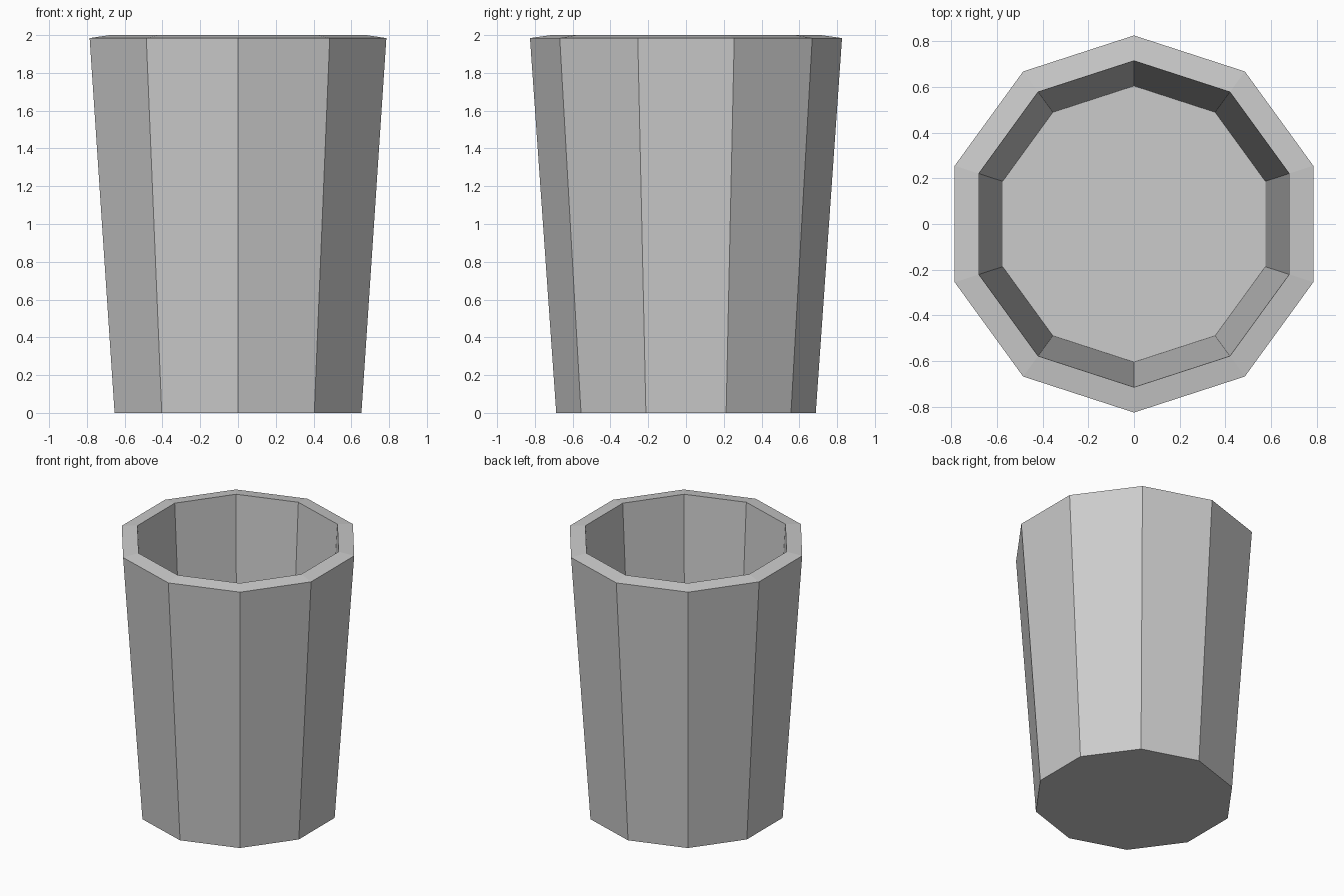
import bpy, bmesh
from math import cos, sin, pi

if "Cube" in bpy.data.objects:
    bpy.data.objects.remove(bpy.data.objects["Cube"])

SIDES = 10
# (radius, height) profile: outer base, outer rim, inner rim, inner floor
PROFILE = [(0.687, 0.0), (0.826, 1.984), (0.715, 2.0), (0.605, 0.105)]

bm = bmesh.new()


def ring(radius, z):
    return [bm.verts.new((radius * sin(2 * pi * i / SIDES),
                          radius * cos(2 * pi * i / SIDES), z))
            for i in range(SIDES)]


# Tapered ten-sided wall with sloped rim and hollow inside
rings = [ring(r, z) for r, z in PROFILE]
for lower, upper in zip(rings, rings[1:]):
    for i in range(SIDES):
        j = (i + 1) % SIDES
        bm.faces.new((lower[i], lower[j], upper[j], upper[i]))

# Underside and inner floor
bm.faces.new(rings[0])
bm.faces.new(rings[-1])
bmesh.ops.recalc_face_normals(bm, faces=bm.faces)

mesh = bpy.data.meshes.new("cup")
bm.to_mesh(mesh)
bm.free()
bpy.context.collection.objects.link(bpy.data.objects.new("cup", mesh))
